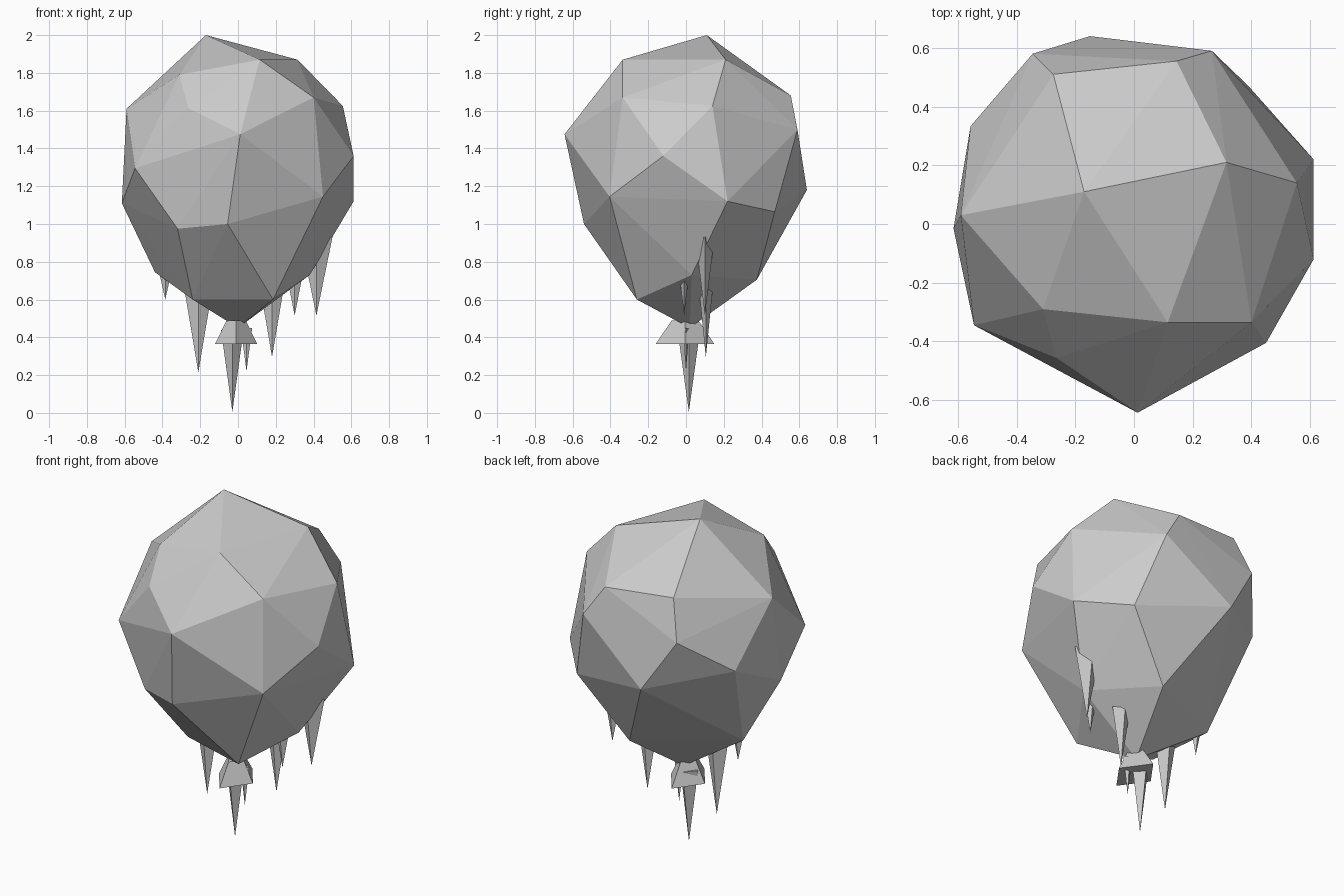
import bpy, bmesh
from mathutils import Matrix

if "Cube" in bpy.data.objects:
    bpy.data.objects.remove(bpy.data.objects["Cube"])


def make_object(name, bm):
    bmesh.ops.recalc_face_normals(bm, faces=bm.faces)
    mesh = bpy.data.meshes.new(name)
    bm.to_mesh(mesh)
    bm.free()
    obj = bpy.data.objects.new(name, mesh)
    bpy.context.collection.objects.link(obj)
    return obj


def tapered(name, x, y, bottom, top, r_bottom, r_top, sides=4, squash=(1, 1)):
    """Flat-sided cone or frustum between two heights."""
    bm = bmesh.new()
    bmesh.ops.create_cone(
        bm, cap_ends=True, segments=sides, radius1=r_bottom, radius2=r_top,
        depth=top - bottom,
        matrix=Matrix.Translation((x, y, (top + bottom) / 2))
        @ Matrix.Diagonal((squash[0], squash[1], 1, 1)))
    return make_object(name, bm)


# Faceted rock: hull around its corner points, crown to root
corners = [
    (-.17, .11, 2), (.315, .21, 1.87), (.115, -.335, 1.87), (-.31, -.29, 1.79),
    (-.275, .51, 1.71), (.145, .555, 1.68), (-.59, .03, 1.61),
    (.555, .14, 1.625), (.40, -.335, 1.67), (.012, -.643, 1.475),
    (-.265, -.457, 1.615), (-.545, -.345, 1.295), (-.557, .333, 1.28),
    (-.345, .58, 1.485), (.265, .59, 1.5), (.612, -.12, 1.36),
    (-.615, -.015, 1.11), (.612, .22, 1.12), (.45, -.405, 1.145),
    (-.15, .64, 1.18), (.39, .47, 1.065), (-.055, -.54, 1.0),
    (-.32, -.42, .975), (-.44, .09, .745), (.125, -.335, .74),
    (.38, .03, .73), (.11, .375, .705), (-.24, -.13, .6),
    (.185, -.26, .6), (-.095, .13, .6), (0, .02, .45),
]
bm = bmesh.new()
for c in corners:
    bm.verts.new(c)
hull = bmesh.ops.convex_hull(bm, input=bm.verts)
loose = [v for v in bm.verts if not v.link_faces]
bmesh.ops.delete(bm, geom=loose, context='VERTS')
make_object("rock", bm)

# Diamond collar under the rock and the long central spike
tapered("root_collar", -.01, -.005, .365, .49, .155, .07, squash=(.72, 1))
tapered("central_spike", -.03, .015, 0.005, .44, .0, .06)

# Hanging spikes: x, y, tip height, base height, base radius
spikes = [
    (-.21, .01, .215, .72, .085),
    (-.385, .06, .60, .80, .045),
    (.045, .0, .22, .45, .03),
    (.18, .105, .295, .65, .06),
    (.30, -.01, .515, .72, .04),
    (.415, .10, .515, .93, .085),
]
for i, (x, y, tip, base, r) in enumerate(spikes):
    tapered(f"hanging_spike_{i + 1}", x, y, tip, base, 0, r, squash=(1, .6))
